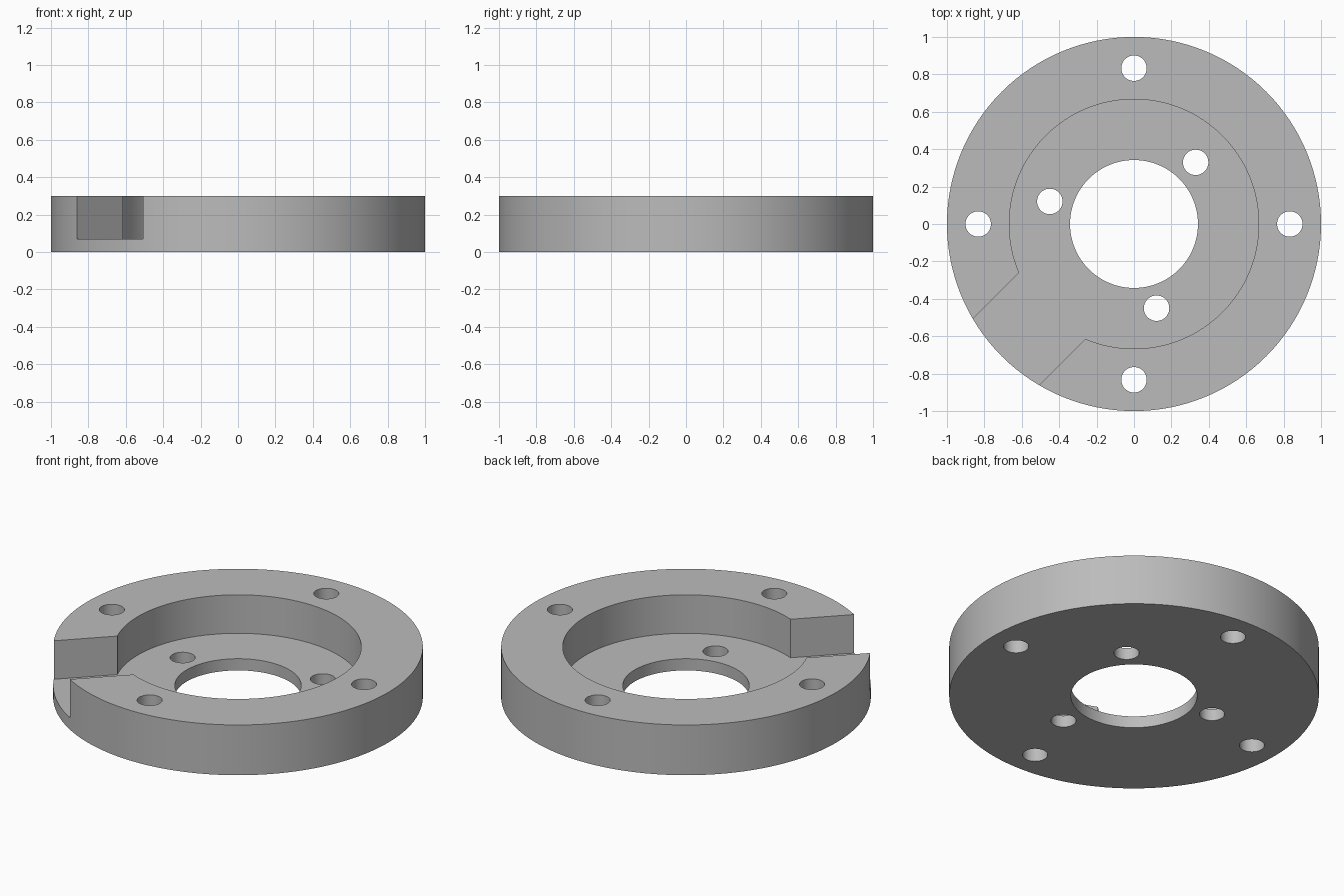
import bpy
from math import cos, sin, radians

cube = bpy.data.objects.get("Cube")
if cube:
    bpy.data.objects.remove(cube, do_unlink=True)

HEIGHT = 0.3
FLOOR = 0.07
BOLT_RADIUS = 0.068

# Plain grey metal
grey = bpy.data.materials.new("grey metal")
grey.use_nodes = True
colour = (0.5, 0.5, 0.5, 1)
grey.diffuse_color = colour
grey.node_tree.nodes["Principled BSDF"].inputs["Base Color"].default_value = colour


def cylinder(name, radius, bottom, top, x=0, y=0, sides=48):
    bpy.ops.mesh.primitive_cylinder_add(
        vertices=sides, radius=radius, depth=top - bottom,
        location=(x, y, (bottom + top) / 2))
    obj = bpy.context.object
    obj.name = name
    obj.data.materials.append(grey)
    return obj


def cut(target, cutter):
    cutter.hide_render = True
    mod = target.modifiers.new("cut", 'BOOLEAN')
    mod.operation = 'DIFFERENCE'
    mod.solver = 'EXACT'
    mod.object = cutter
    bpy.context.view_layer.objects.active = target
    bpy.ops.object.modifier_apply(modifier=mod.name)
    bpy.data.objects.remove(cutter, do_unlink=True)


# Round flange body
flange = cylinder("flange_ring", 1, 0, HEIGHT, sides=128)

# Wide recess and central bore
cut(flange, cylinder("recess_cutter", 0.667, FLOOR, 1, sides=128))
cut(flange, cylinder("bore_cutter", 0.342, -1, 1, sides=96))

# Diagonal slot through the rim, level with the recess floor
bpy.ops.mesh.primitive_cube_add(size=1)
slot = bpy.context.object
slot.name = "slot_cutter"
slot.data.materials.append(grey)
slot.scale = (0.8, 0.5, 1)
angle = radians(225)
slot.rotation_euler.z = angle
slot.location = (0.9 * cos(angle), 0.9 * sin(angle), FLOOR + 0.5)
bpy.context.view_layer.update()
cut(flange, slot)

# Four rim holes and three floor holes
for radius, start, count in ((0.833, 0, 4), (0.466, 45, 3)):
    for i in range(count):
        a = radians(start + 360 * i / count)
        cut(flange, cylinder("bolt_hole_cutter", BOLT_RADIUS, -1, 1,
                             radius * cos(a), radius * sin(a)))

# Smooth walls with crisp rims
bpy.ops.object.select_all(action='DESELECT')
flange.select_set(True)
bpy.context.view_layer.objects.active = flange
bpy.ops.object.shade_smooth_by_angle(angle=radians(30))
